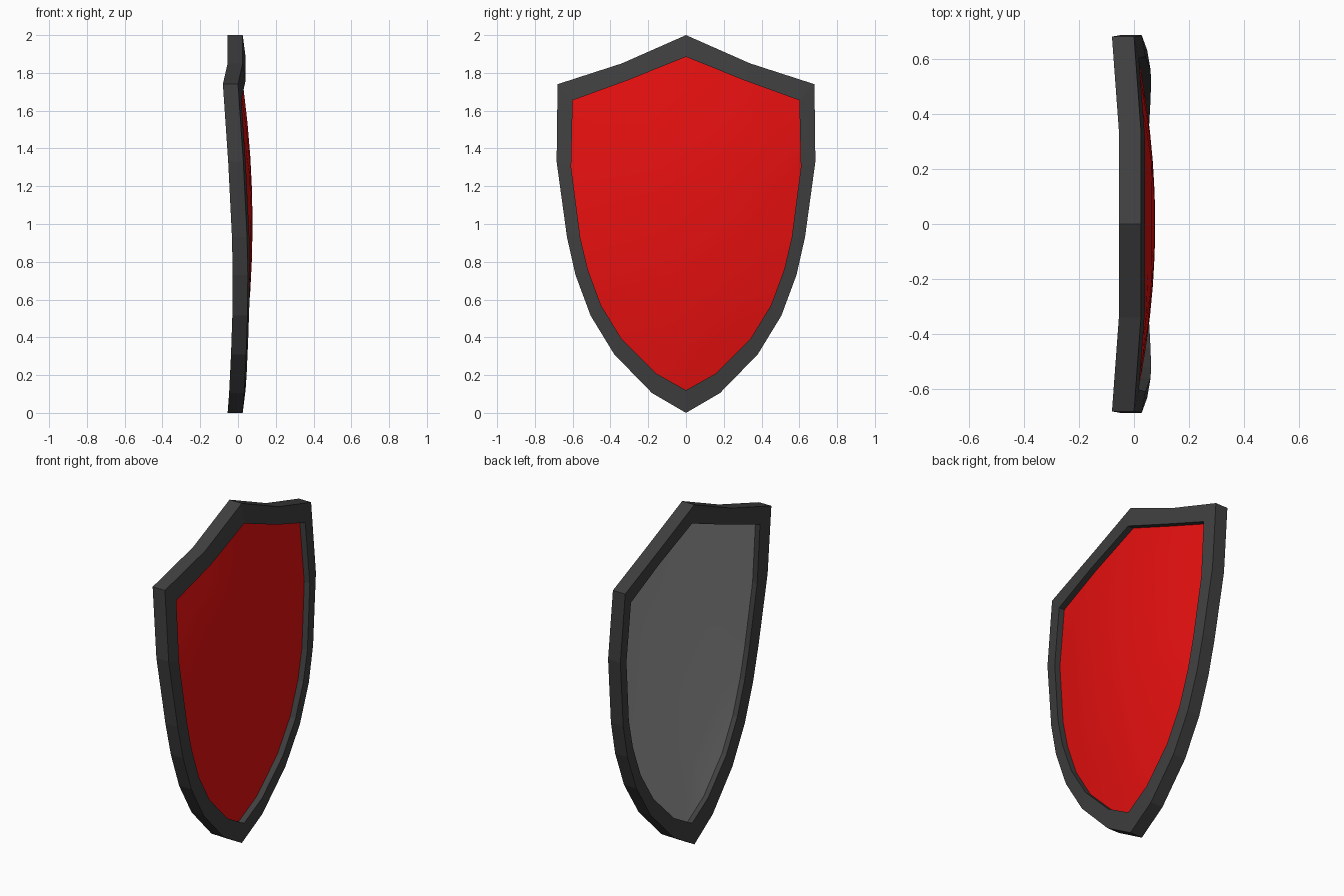
import bpy, bmesh

if "Cube" in bpy.data.objects:
    bpy.data.objects.remove(bpy.data.objects["Cube"])

T = 0.08  # rim thickness
# half outlines from top tip to bottom tip: (front x, y, z)
OUTER = [(0.025, 0, 2.0), (0.025, 0.34, 1.85), (0.0, 0.68, 1.74), (0.028, 0.685, 1.33),
         (0.048, 0.63, 0.93), (0.052, 0.585, 0.73), (0.05, 0.505, 0.515),
         (0.043, 0.38, 0.31), (0.033, 0.18, 0.105), (0.025, 0, 0)]
INNER = [(0.04, 0, 1.885), (0.04, 0.31, 1.76), (0.018, 0.60, 1.655), (0.042, 0.608, 1.30),
         (0.06, 0.56, 0.93), (0.062, 0.52, 0.76), (0.06, 0.45, 0.57),
         (0.054, 0.34, 0.39), (0.046, 0.16, 0.21), (0.04, 0, 0.12)]


def mirrored(half):
    return half + [(x, -y, z) for x, y, z in half[-2:0:-1]]


def shifted(ring, d):
    return [(x + d, y, z) for x, y, z in ring]


def material(name, color):
    m = bpy.data.materials.new(name)
    m.diffuse_color = (*color, 1)
    m.use_nodes = True
    m.node_tree.nodes["Principled BSDF"].inputs["Base Color"].default_value = m.diffuse_color
    return m


def loft(name, rings, mat, closed=False, apex=None, flip=False, smooth=False):
    bm = bmesh.new()
    loops = [[bm.verts.new(p) for p in r] for r in rings]
    n = len(loops[0])
    pairs = list(zip(loops, loops[1:])) + ([(loops[-1], loops[0])] if closed else [])
    for a, b in pairs:
        for i in range(n):
            j = (i + 1) % n
            bm.faces.new((a[i], a[j], b[j], b[i]))
    if apex:
        tip = bm.verts.new(apex)
        for i in range(n):
            bm.faces.new((loops[-1][i], loops[-1][(i + 1) % n], tip))
    if closed:
        bmesh.ops.recalc_face_normals(bm, faces=bm.faces)
    else:
        # open sheets: face +x, or -x when flipped
        bm.normal_update()
        if (sum(f.normal.x for f in bm.faces) < 0) != flip:
            bmesh.ops.reverse_faces(bm, faces=bm.faces)
    for f in bm.faces:
        f.smooth = smooth
    me = bpy.data.meshes.new(name)
    bm.to_mesh(me)
    bm.free()
    me.materials.append(mat)
    ob = bpy.data.objects.new(name, me)
    bpy.context.collection.objects.link(ob)
    return ob


outer, inner = mirrored(OUTER), mirrored(INNER)

# dark metal rim, a closed rectangular band following the outline
loft("shield_rim", [outer, inner, shifted(inner, -T), shifted(outer, -T)],
     material("dark_metal", (0.05, 0.05, 0.05)), closed=True)


# domed panels set inside the rim
def dome(name, depth, mat, flip):
    apex = (0.077 + 0.036 - depth, 0, 1.0)
    rings = []
    for s in (1, 0.8, 0.6, 0.4, 0.2):
        rings.append([(x - depth + (apex[0] - x + depth) * (1 - s * s),
                       y * s, 1 + (z - 1) * s) for x, y, z in inner])
    return loft(name, rings, mat, apex=apex, flip=flip, smooth=True)


dome("front_panel", 0.036, material("red", (0.8, 0.005, 0.005)), False)
dome("back_panel", 0.05, material("grey", (0.35, 0.35, 0.35)), True)
